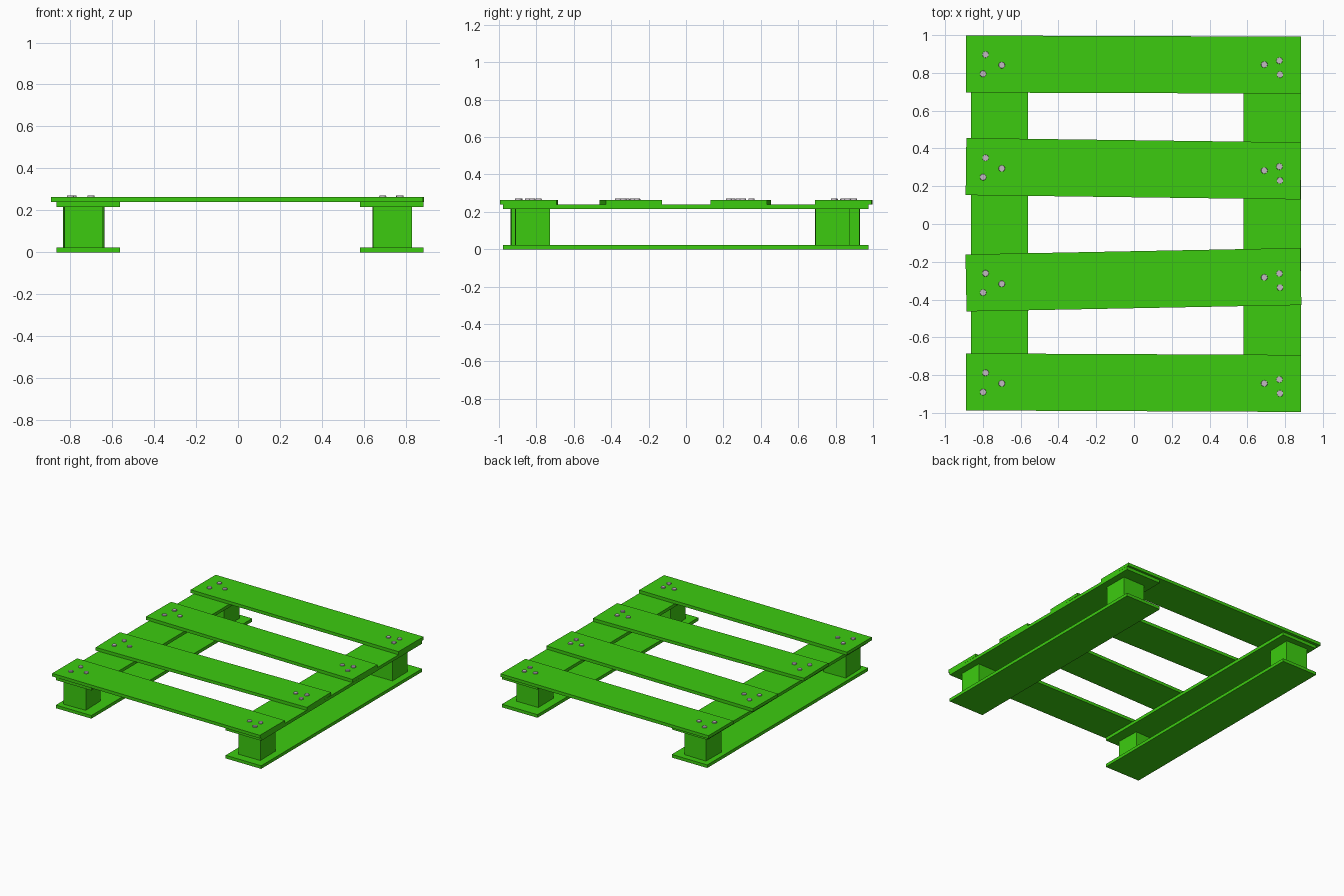
import bpy, bmesh, math
from mathutils import Matrix

if "Cube" in bpy.data.objects:
    bpy.data.objects.remove(bpy.data.objects["Cube"])


def material(name, rgb):
    m = bpy.data.materials.new(name)
    m.diffuse_color = (*rgb, 1)
    m.use_nodes = True
    m.node_tree.nodes["Principled BSDF"].inputs["Base Color"].default_value = m.diffuse_color
    return m


green = material("green paint", (0.045, 0.60, 0.005))
steel = material("nail steel", (0.54, 0.48, 0.54))


def make(name, bm, mat):
    me = bpy.data.meshes.new(name)
    bm.to_mesh(me)
    bm.free()
    me.materials.append(mat)
    ob = bpy.data.objects.new(name, me)
    bpy.context.collection.objects.link(ob)
    return ob


def box(name, centre, size, z0, angle=0.0):
    """Box standing on z0, turned about its vertical axis."""
    bm = bmesh.new()
    bmesh.ops.create_cube(bm, size=1, matrix=Matrix.Diagonal((*size, 1)))
    ob = make(name, bm, green)
    ob.location = (centre[0], centre[1], z0 + size[2] / 2)
    ob.rotation_euler.z = angle
    return ob


# Bottom runners and the matching upper stringers
for side, x in (("left", -0.713), ("right", 0.732)):
    box(f"{side}_bottom_runner", (x, -0.002), (0.302, 1.955, 0.024), 0)
    box(f"{side}_upper_stringer", (x, -0.002), (0.302, 1.955, 0.024), 0.216)

# Corner blocks, each set slightly askew
for name, x, y, a in (("front_left_block", -0.738, -0.842, 0.03),
                      ("front_right_block", 0.735, -0.820, 0.01),
                      ("back_left_block", -0.730, 0.836, -0.02),
                      ("back_right_block", 0.737, 0.784, 0.01)):
    box(name, (x, y), (0.185, 0.185, 0.192), 0.024, a)

# Deck boards: left and right centre heights in y, plus nail reference points
boards = ((0.847, 0.841, 0.841, 0.844),
          (0.304, 0.281, 0.294, 0.283),
          (-0.312, -0.278, -0.317, -0.283),
          (-0.836, -0.844, -0.844, -0.844))
left_nails = ((-0.786, 0.056), (-0.700, 0.0), (-0.799, -0.046))
right_nails = ((0.690, 0.0), (0.770, 0.021), (0.773, -0.053))

for i, (yl, yr, nl, nr) in enumerate(boards, 1):
    box(f"deck_board_{i}", (-0.003, (yl + yr) / 2), (1.773, 0.302, 0.024), 0.240,
        math.atan2(yr - yl, 1.773))
    # Round nail heads at both ends of the board
    bm = bmesh.new()
    for ref, pattern in ((nl, left_nails), (nr, right_nails)):
        for x, dy in pattern:
            bmesh.ops.create_cone(bm, cap_ends=True, segments=16, radius1=0.018,
                                  radius2=0.016, depth=0.012,
                                  matrix=Matrix.Translation((x, ref + dy, 0.265)))
    make(f"nail_heads_{i}", bm, steel)
